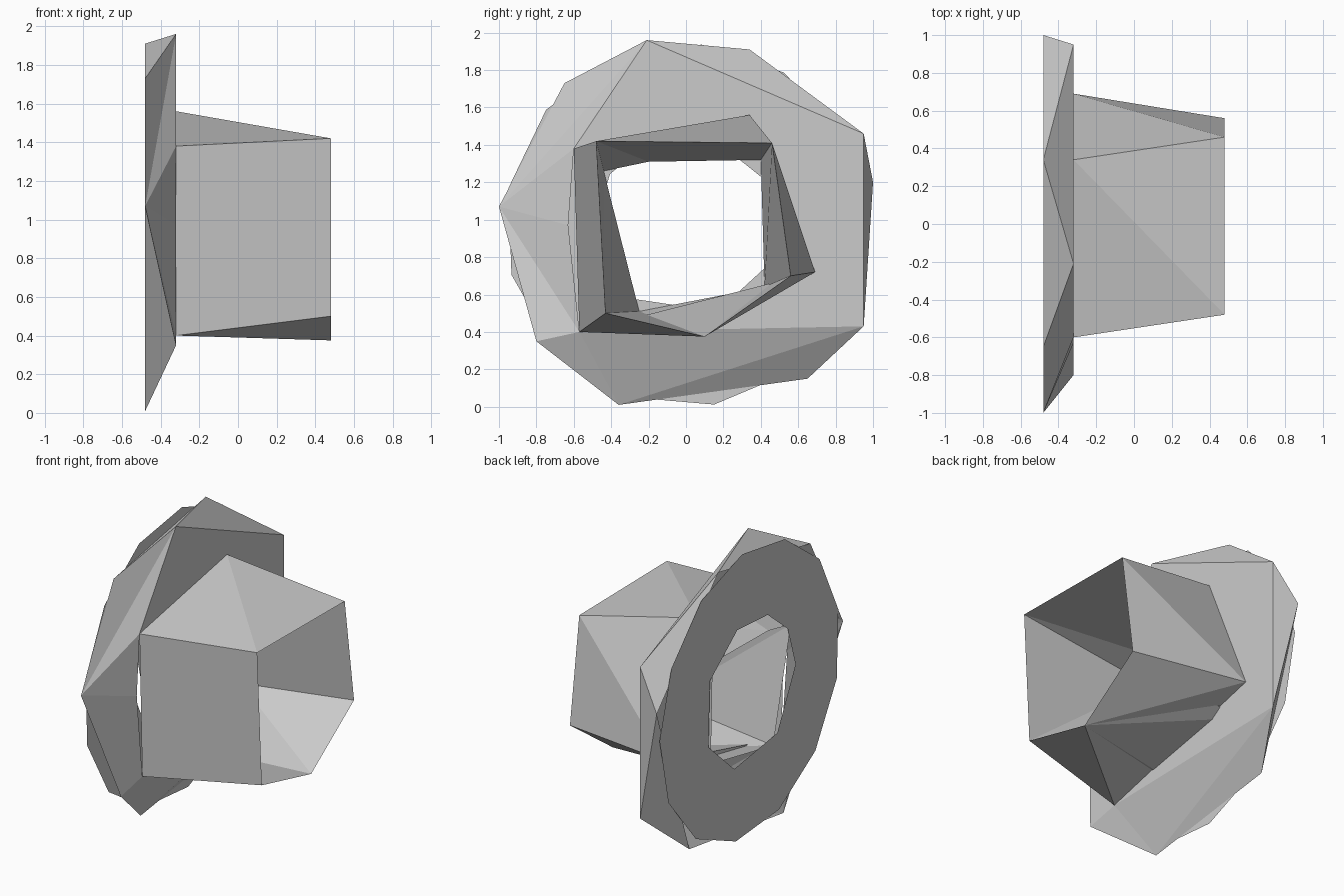
import bpy, bmesh
from math import sin, cos, radians

if "Cube" in bpy.data.objects:
    bpy.data.objects.remove(bpy.data.objects["Cube"])

BACK, FACE, TIP = -0.48, -0.32, 0.48   # stations along the axis
CZ = 0.97                              # height of the axis


def build(name, points, faces):
    """Make a flat-shaded mesh from lettered points and faces spelled in letters."""
    bm = bmesh.new()
    v = {k: bm.verts.new(p) for k, p in points.items()}
    for f in faces.split():
        bm.faces.new([v[k] for k in f])
    bmesh.ops.recalc_face_normals(bm, faces=bm.faces)
    me = bpy.data.meshes.new(name)
    bm.to_mesh(me)
    bm.free()
    bpy.context.collection.objects.link(bpy.data.objects.new(name, me))


def ring(x, keys, yz):
    return {k: (x, y, z) for k, (y, z) in zip(keys, yz)}


# rings of section points (y, z)
rim_back = ring(BACK, "ABCDEF", [(0.34, 1.91), (-0.65, 1.73), (-1, 1.07),
                                 (-0.36, 0.01), (0.65, 0.15), (1, 1.2)])
rim_front = ring(FACE, "PQRS", [(-0.21, 1.96), (0.95, 1.46), (0.95, 0.43), (-0.8, 0.35)])
base = ring(FACE, "abcd", [(-0.6, 1.38), (0.34, 1.56), (0.69, 0.72), (-0.57, 0.4)])
notch = ring(FACE, "n", [(-0.63, 0.97)])
tip = ring(TIP, "efghi", [(-0.48, 1.42), (0.46, 1.41), (0.56, 0.7), (0.1, 0.375), (-0.43, 0.5)])
bore = ring(BACK, "jklmo", [(-0.44, 1.26), (-0.2, 1.31), (0.4, 1.32), (0.42, 0.64), (-0.25, 0.51)])

# flange: faceted rim and front face
build("flange", {**rim_back, **rim_front, **base, **notch},
      "APB BPC PaC Can Cnd CdS CSD SdD dRD DRE REF QFR QAF AQP "
      "Pba PQb Qcb QRc Rdc")

# sleeve: outer wall
build("sleeve_outer", {**base, **tip}, "aeid abe bfe bcf cgf cgh chd dhi")

# sleeve: bore wall, meeting the outer wall at the tip
build("sleeve_bore", {**tip, **bore}, "efk ekj fkl flm fmg gmh hmo hoi ioj iej")

# flat washer-like back face with an eight-sided hole
bm = bmesh.new()


def loop(angles, r):
    vs = [bm.verts.new((BACK, r * cos(radians(a)), CZ + r * sin(radians(a)))) for a in angles]
    return [bm.edges.new((vs[i - 1], vs[i])) for i in range(len(vs))]


edges = loop([2 + i * 360 / 13 for i in range(13)], 0.97)
edges += loop([29, 74, 113, 146, 180, 233, 290, 335], 0.49)
bmesh.ops.triangle_fill(bm, edges=edges, use_beauty=True, normal=(-1, 0, 0))
me = bpy.data.meshes.new("back_face")
bm.to_mesh(me)
bm.free()
bpy.context.collection.objects.link(bpy.data.objects.new("back_face", me))
